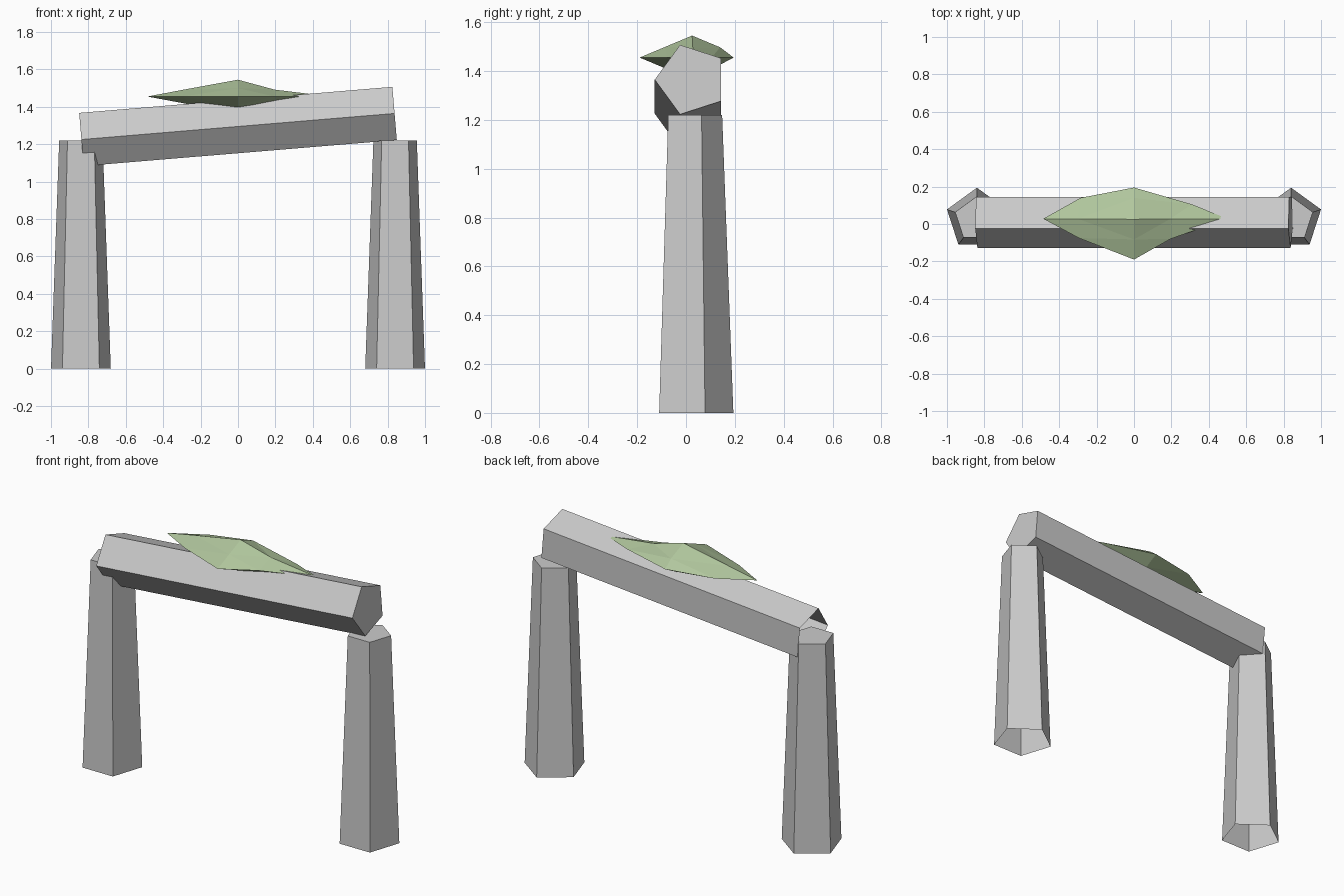
import bpy, bmesh, math
from mathutils import Vector

if "Cube" in bpy.data.objects:
    bpy.data.objects.remove(bpy.data.objects["Cube"])


def add_object(name, bm):
    bmesh.ops.recalc_face_normals(bm, faces=bm.faces)
    mesh = bpy.data.meshes.new(name)
    bm.to_mesh(mesh)
    bm.free()
    obj = bpy.data.objects.new(name, mesh)
    bpy.context.collection.objects.link(obj)
    return obj


def stone(name, r_start, r_end, length, first_angle):
    """Five-sided block along local z, open at the start, capped at the end."""
    bm = bmesh.new()
    rings = []
    for r, z in ((r_start, 0), (r_end, length)):
        angles = [first_angle + i * math.tau / 5 for i in range(5)]
        rings.append([bm.verts.new((r * math.cos(a), r * math.sin(a), z)) for a in angles])
    a, b = rings
    for i in range(5):
        j = (i + 1) % 5
        bm.faces.new((a[i], a[j], b[j], b[i]))
    bm.faces.new(b)
    return add_object(name, bm)


# Upright stones, pointed edge to the back
for side, x in (("left", -0.84), ("right", 0.84)):
    pillar = stone(side + "_pillar", 0.168, 0.122, 1.22, math.pi / 2)
    pillar.location = (x, 0.026, 0)

# Tilted lintel stone, pointed edge to the front
tilt = 0.083
lintel = stone("lintel", 0.15, 0.15, 1.68, -math.pi / 2)
lintel.rotation_euler = (0, math.pi / 2 - tilt, 0)
lintel.location = Vector((0, 0.022, 1.295)) - 0.84 * Vector((math.cos(tilt), 0, math.sin(tilt)))

# Moss clump: flattened octahedron with uneven points along its edges
tips = {
    "L": (-0.485, 0.028, 1.455), "R": (0.50, 0.028, 1.455),
    "F": (0, -0.19, 1.455), "B": (0, 0.195, 1.455),
    "T": (0, 0.025, 1.545), "D": (0, 0.025, 1.365),
}
uneven = {
    "LT": (-0.30, 0.028, 1.490), "RT": (0.195, 0.028, 1.492), "BT": (0, 0.14, 1.497),
    "LF": (-0.295, -0.075, 1.455), "LB": (-0.285, 0.14, 1.455),
    "RF": (0.195, -0.08, 1.455), "RB": (0.31, 0.105, 1.455),
}
bm = bmesh.new()
verts = {k: bm.verts.new(p) for k, p in tips.items()}


def edge_point(p, q):
    key = p + q
    if key not in verts:
        middle = (Vector(tips[p]) + Vector(tips[q])) / 2
        verts[key] = bm.verts.new(uneven.get(key, middle))
    return verts[key]


for p in "LR":
    for q in "FB":
        for r in "TD":
            pq, pr, qr = edge_point(p, q), edge_point(p, r), edge_point(q, r)
            for tri in ((verts[p], pq, pr), (verts[q], pq, qr), (verts[r], pr, qr), (pq, pr, qr)):
                bm.faces.new(tri)
moss = add_object("moss", bm)
green = bpy.data.materials.new("moss_green")
green.diffuse_color = (0.44, 0.57, 0.34, 1)
green.use_nodes = True
green.node_tree.nodes["Principled BSDF"].inputs["Base Color"].default_value = green.diffuse_color
moss.data.materials.append(green)
